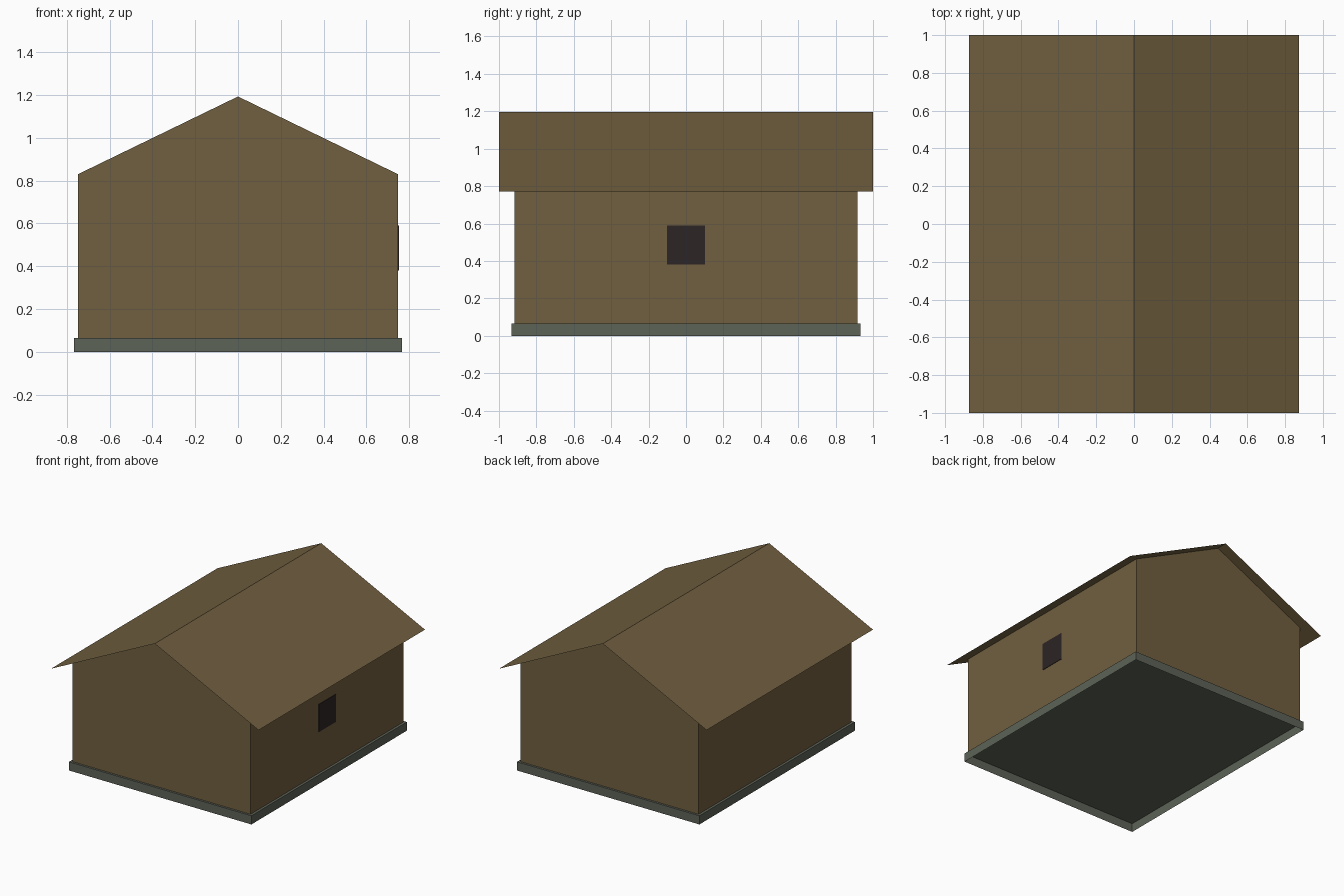
import bpy, bmesh

cube = bpy.data.objects.get("Cube")
if cube:
    bpy.data.objects.remove(cube, do_unlink=True)


def make_material(name, rgb):
    mat = bpy.data.materials.new(name)
    mat.use_nodes = True
    color = (*rgb, 1.0)
    mat.diffuse_color = color
    mat.node_tree.nodes["Principled BSDF"].inputs["Base Color"].default_value = color
    return mat


timber = make_material("timber brown", (0.165, 0.115, 0.05))
stone = make_material("grey green stone", (0.11, 0.125, 0.095))
dark_glass = make_material("dark window", (0.026, 0.018, 0.019))


def extrude_profile(name, profile, half_depth, mat, closed=True, cap_ends=False):
    """Sweep an x/z profile along y into flat strips, with optional end faces."""
    bm = bmesh.new()
    front = [bm.verts.new((x, -half_depth, z)) for x, z in profile]
    back = [bm.verts.new((x, half_depth, z)) for x, z in profile]
    count = len(profile)
    for i in range(count if closed else count - 1):
        j = (i + 1) % count
        bm.faces.new((front[i], back[i], back[j], front[j]))
    if cap_ends:
        bm.faces.new(front)
        bm.faces.new(back[::-1])
    return finish(name, bm, mat)


def finish(name, bm, mat):
    mesh = bpy.data.meshes.new(name)
    bm.to_mesh(mesh)
    bm.free()
    mesh.materials.append(mat)
    obj = bpy.data.objects.new(name, mesh)
    bpy.context.collection.objects.link(obj)
    return obj


def box(name, center, size, mat, open_bottom=False):
    bm = bmesh.new()
    bmesh.ops.create_cube(bm, size=1)
    bmesh.ops.scale(bm, vec=size, verts=bm.verts)
    bmesh.ops.translate(bm, vec=center, verts=bm.verts)
    if open_bottom:
        bm.normal_update()
        down = [f for f in bm.faces if f.normal.z < -0.9]
        bmesh.ops.delete(bm, geom=down, context='FACES_ONLY')
    return finish(name, bm, mat)


# Main dimensions
base_top = 0.066
wall_x, wall_y = 0.748, 0.918
roof_x, ridge, eave = 0.873, 1.195, 0.771
wall_top = ridge - (ridge - eave) * wall_x / roof_x

# Foundation: a shallow slab, hollow underneath
box("foundation", (0, 0, base_top / 2), (1.534, 1.868, base_top), stone, open_bottom=True)

# Walls: gabled shell just under the roof sheet
gap = 0.002
walls = extrude_profile(
    "walls",
    [(-wall_x, base_top), (wall_x, base_top), (wall_x, wall_top - gap),
     (0, ridge - gap), (-wall_x, wall_top - gap)],
    wall_y, timber, cap_ends=True)
bm = bmesh.new()
bm.from_mesh(walls.data)
bmesh.ops.recalc_face_normals(bm, faces=bm.faces)
# Keep only the upright faces, since roof and foundation close the shell
hidden = [f for f in bm.faces if abs(f.normal.z) > 0.3]
bmesh.ops.delete(bm, geom=hidden, context='FACES_ONLY')
bm.to_mesh(walls.data)
bm.free()

# Roof: thin folded sheet overhanging on all sides
extrude_profile("roof", [(roof_x, eave), (0, ridge), (-roof_x, eave)][::-1],
                1.0, timber, closed=False)
roof = bpy.data.objects["roof"]
if roof.data.polygons[0].normal.z < 0:
    roof.data.flip_normals()

# Window: one small square plate on the left wall
box("window", (wall_x + 0.001, 0, 0.485), (0.006, 0.205, 0.21), dark_glass)
